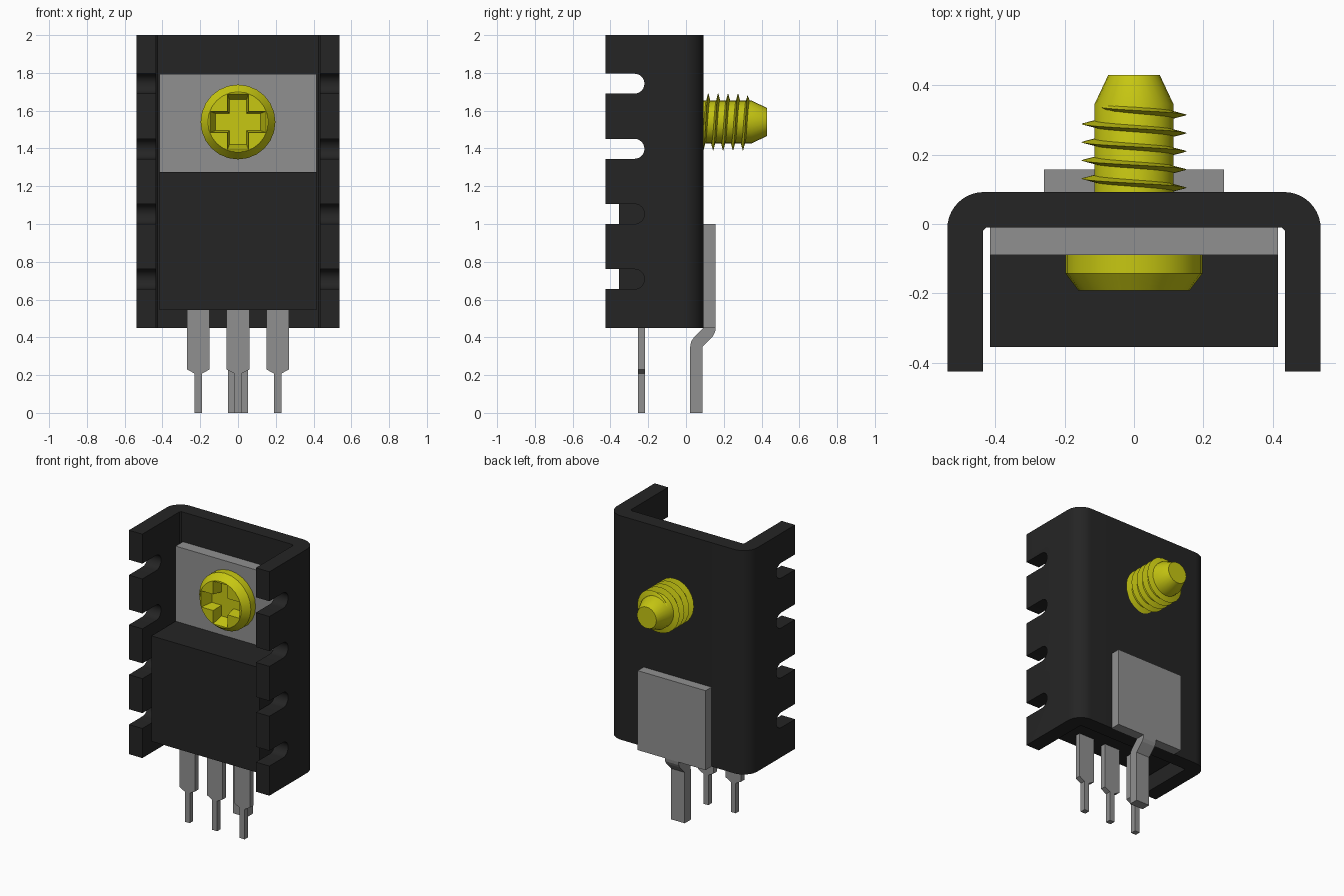
import bpy, bmesh, math
from mathutils import Vector

cube = bpy.data.objects.get("Cube")
if cube:
    bpy.data.objects.remove(cube, do_unlink=True)


def material(name, rgb):
    m = bpy.data.materials.new(name)
    m.use_nodes = True
    m.diffuse_color = (*rgb, 1)
    m.node_tree.nodes["Principled BSDF"].inputs["Base Color"].default_value = (*rgb, 1)
    return m


BLACK = material("black", (0.018, 0.018, 0.018))
GREY = material("metal grey", (0.28, 0.28, 0.28))
YELLOW = material("yellow", (0.57, 0.57, 0.006))

# Maps profile coordinates (u, v) and extrusion depth d to a point
AXES = {
    "X": lambda u, v, d: (d, u, v),
    "Y": lambda u, v, d: (u, d, v),
    "Z": lambda u, v, d: (u, v, d),
}


def add_prism(bm, pts, axis, a, b, end_scale=1.0, centre=(0, 0)):
    """Extrude a closed profile from a to b, optionally tapering about centre."""
    put = AXES[axis]
    cu, cv = centre
    near = [bm.verts.new(put(u, v, a)) for u, v in pts]
    far = [bm.verts.new(put(cu + (u - cu) * end_scale, cv + (v - cv) * end_scale, b))
           for u, v in pts]
    bm.faces.new(near)
    bm.faces.new(far)
    for i in range(len(pts)):
        j = (i + 1) % len(pts)
        bm.faces.new((near[i], near[j], far[j], far[i]))


def finish(name, bm, mat, smooth=None):
    bmesh.ops.recalc_face_normals(bm, faces=bm.faces[:])
    mesh = bpy.data.meshes.new(name)
    bm.to_mesh(mesh)
    bm.free()
    mesh.materials.append(mat)
    ob = bpy.data.objects.new(name, mesh)
    bpy.context.scene.collection.objects.link(ob)
    if smooth:
        activate(ob)
        bpy.ops.object.shade_smooth_by_angle(angle=math.radians(smooth))
    return ob


def activate(ob):
    bpy.ops.object.select_all(action="DESELECT")
    bpy.context.view_layer.objects.active = ob
    ob.select_set(True)


def prism(name, pts, axis, a, b, mat, smooth=None):
    bm = bmesh.new()
    add_prism(bm, pts, axis, a, b)
    return finish(name, bm, mat, smooth)


def box(name, x, y, z, mat):
    return prism(name, [(x[0], y[0]), (x[1], y[0]), (x[1], y[1]), (x[0], y[1])],
                 "Z", z[0], z[1], mat)


def cut(ob, cutter, smooth):
    mod = ob.modifiers.new("cut", "BOOLEAN")
    mod.operation = "DIFFERENCE"
    mod.solver = "EXACT"
    mod.object = cutter
    cutter.hide_render = True
    activate(ob)
    bpy.ops.object.modifier_apply(modifier=mod.name)
    bpy.data.objects.remove(cutter, do_unlink=True)
    activate(ob)
    bpy.ops.object.shade_smooth_by_angle(angle=math.radians(smooth))


def arc(cx, cy, r, a0, a1, n):
    return [(cx + r * math.cos(math.radians(a0 + (a1 - a0) * i / n)),
             cy + r * math.sin(math.radians(a0 + (a1 - a0) * i / n))) for i in range(n + 1)]


# Heatsink: U-shaped channel with rounded outer bends
half = [(0.425, -0.01), (0.435, -0.02), (0.435, -0.425), (0.538, -0.425)]
half += arc(0.433, -0.013, 0.105, 0, 90, 10)
profile = half + [(-x, y) for x, y in reversed(half)]
heatsink = prism("heatsink", profile, "Z", 0.45, 2.0, BLACK)

# Round-ended slots in both side walls
bm = bmesh.new()
for i in range(4):
    z = 0.708 + 0.345 * i
    slot = [(-0.6, z - 0.053)] + arc(-0.273, z, 0.053, -90, 90, 12) + [(-0.6, z + 0.053)]
    add_prism(bm, slot, "X", -0.7, 0.7)
cut(heatsink, finish("slot_cutter", bm, BLACK), 30)

# Transistor body and mounting tab
box("transistor_body", (-0.415, 0.415), (-0.355, -0.0105), (0.545, 1.275), BLACK)
box("transistor_tab", (-0.415, 0.415), (-0.09, -0.0105), (1.275, 1.795), GREY)

# Three stepped leads
for name, cx in (("right_lead", -0.21), ("middle_lead", 0), ("left_lead", 0.21)):
    side = [(0.06, 0.55), (0.06, 0.23), (0.019, 0.208), (0.019, 0)]
    pts = [(cx + x, z) for x, z in side] + [(cx - x, z) for x, z in reversed(side)]
    prism(name, pts, "Y", -0.255, -0.217, GREY)

# Solder plate on the back with its bent tail
box("back_plate", (-0.26, 0.26), (0.0905, 0.157), (0.45, 1.0), GREY)
tail = [(0.0905, 0.45), (0.04, 0.397), (0.027, 0.377), (0.022, 0.35), (0.022, 0.0),
        (0.088, 0.0), (0.088, 0.352), (0.143, 0.407), (0.154, 0.428), (0.157, 0.45)]
prism("back_tail", tail, "X", -0.052, 0.052, GREY)

# Screw: turned profile (radius, y) about a horizontal axis
SZ = 1.54
SEG = 24
turned = [(0.16, -0.192), (0.198, -0.142), (0.198, -0.09), (0.114, -0.09),
          (0.114, 0.345), (0.074, 0.43)]
bm = bmesh.new()
rings = []
for r, y in turned:
    rings.append([bm.verts.new((r * math.cos(2 * math.pi * k / SEG), y,
                                SZ + r * math.sin(2 * math.pi * k / SEG)))
                  for k in range(SEG)])
for a, b in zip(rings, rings[1:]):
    for k in range(SEG):
        j = (k + 1) % SEG
        bm.faces.new((a[k], a[j], b[j], b[k]))
bm.faces.new(rings[0])
bm.faces.new(rings[-1])
screw = finish("screw", bm, YELLOW)

# Tapered cross recess in the screw head
L, W = 0.15, 0.057
cross = [(-W, -L), (W, -L), (W, -W), (L, -W), (L, W), (W, W),
         (W, L), (-W, L), (-W, W), (-L, W), (-L, -W), (-W, -W)]
bm = bmesh.new()
add_prism(bm, [(x, SZ + z) for x, z in cross], "Y", -0.2, -0.115, 0.8, (0, SZ))
cut(screw, finish("recess_cutter", bm, YELLOW), 30)

# Screw thread: triangular section swept along a helix
PITCH, TURNS, STEPS = 0.0525, 5.45, 24
bm = bmesh.new()
total = int(TURNS * STEPS)
sections = []
for i in range(total + 1):
    t = 2 * math.pi * i / STEPS
    y = 0.052 + PITCH * i / STEPS
    tip = 0.112 + 0.04 * min(1, (total - i) / 6)
    d = Vector((math.cos(t), 0, math.sin(t)))
    sections.append([bm.verts.new(d * r + Vector((0, y + dy, SZ)))
                     for r, dy in ((0.108, -0.011), (tip, 0), (0.108, 0.011))])
for a, b in zip(sections, sections[1:]):
    for k in range(3):
        j = (k + 1) % 3
        bm.faces.new((a[k], a[j], b[j], b[k]))
bm.faces.new(sections[0])
bm.faces.new(sections[-1])
finish("screw_thread", bm, YELLOW, 30)
